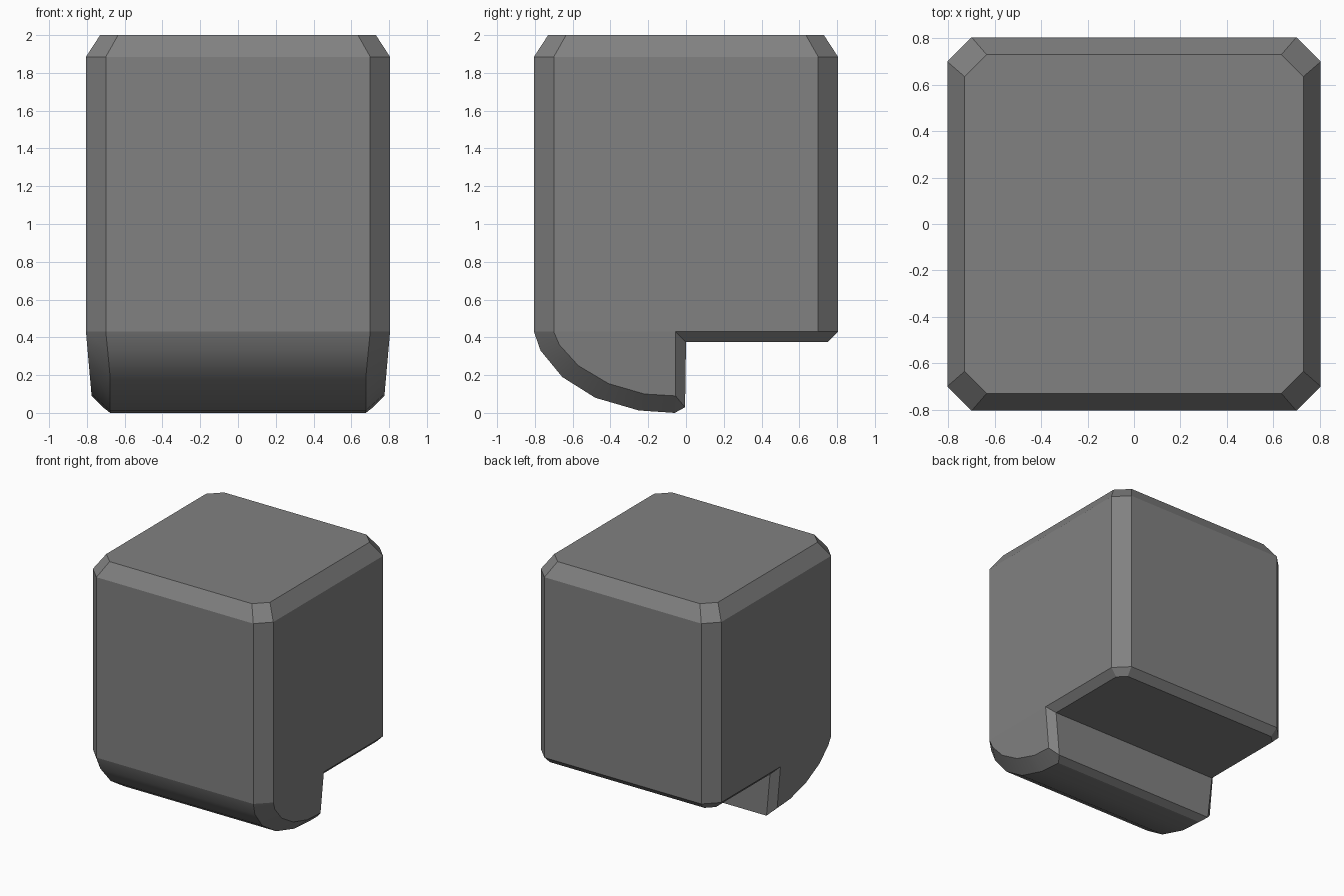
import bpy, bmesh, math

if "Cube" in bpy.data.objects:
    bpy.data.objects.remove(bpy.data.objects["Cube"])

bm = bmesh.new()
cache = {}


def vert(p):
    key = tuple(round(c, 4) for c in p)
    if key not in cache:
        cache[key] = bm.verts.new(key)
    return cache[key]


def flip(p):
    return (-p[0], p[1], p[2])


def pair(*pts, smooth=False):
    """A face on the right and its mirror image on the left."""
    bm.faces.new([vert(p) for p in pts]).smooth = smooth
    bm.faces.new([vert(flip(p)) for p in reversed(pts)]).smooth = smooth


def span(a, b, smooth=False):
    """A full-width strip between two right-hand points and their mirrors."""
    bm.faces.new([vert(p) for p in (a, b, flip(b), flip(a))]).smooth = smooth


def ring(half, flat, z):
    """Right half of a chamfered square, front to back."""
    return [(flat, -half, z), (half, -flat, z), (half, flat, z), (flat, half, z)]


# Main block: bevelled top and corner-cut walls
top, shoulder, base = ring(.73, .635, 2), ring(.805, .70, 1.885), ring(.805, .70, .43)
bm.faces.new([vert(p) for p in top + [flip(p) for p in reversed(top)]])
notch = (.805, -.055, .43)
for upper, lower in ((top, shoulder), (shoulder, base)):
    span(upper[0], lower[0])
    span(upper[3], lower[3])
    for i in range(3):
        mid = [notch] if (lower is base and i == 1) else []
        pair(upper[i], lower[i], *mid, lower[i + 1], upper[i + 1])

# Raised rear underside with bevelled rim
u0, u1, u2 = (.75, 0, .375), (.75, .69, .375), (.69, .75, .375)
pair(notch, u0, u1, base[2])
pair(base[2], u1, u2, base[3])
span(base[3], u2)
bm.faces.new([vert(p) for p in [u0, u1, u2] + [flip(p) for p in (u2, u1, u0)]])

# Curved front lip: outer and inner (side face) profiles in y, z
outer_yz = [(-.805, .43), (-.77, .33), (-.655, .19), (-.48, .08), (-.25, .013), (-.06, 0)]
inner_yz = [(-.70, .43), (-.67, .36), (-.57, .25), (-.41, .155), (-.22, .10), (-.055, .09)]
outer = [(.70 if i == 0 else .69 if i == 1 else .677, y, z) for i, (y, z) in enumerate(outer_yz)]
inner = [(.805 - .03 * (.43 - z) / .34, y, z) for y, z in inner_yz]
for i in range(5):
    span(outer[i], outer[i + 1], True)
    pair(outer[i], outer[i + 1], inner[i + 1], inner[i], smooth=True)
pair(*inner, notch)

# Back of the lip
heel = (.715, -.005, .03)
span(outer[-1], heel)
span(heel, u0)
pair(outer[-1], heel, inner[-1])
pair(inner[-1], heel, u0, notch)

bmesh.ops.recalc_face_normals(bm, faces=bm.faces)
for e in bm.edges:
    if len(e.link_faces) == 2 and e.calc_face_angle() > math.radians(30):
        e.smooth = False

mesh = bpy.data.meshes.new("bevelled_block")
bm.to_mesh(mesh)
bm.free()
grey = bpy.data.materials.new("mid grey")
grey.diffuse_color = (.22, .22, .22, 1)
grey.use_nodes = True
grey.node_tree.nodes["Principled BSDF"].inputs["Base Color"].default_value = grey.diffuse_color
mesh.materials.append(grey)
block = bpy.data.objects.new("bevelled_block", mesh)
bpy.context.collection.objects.link(block)
